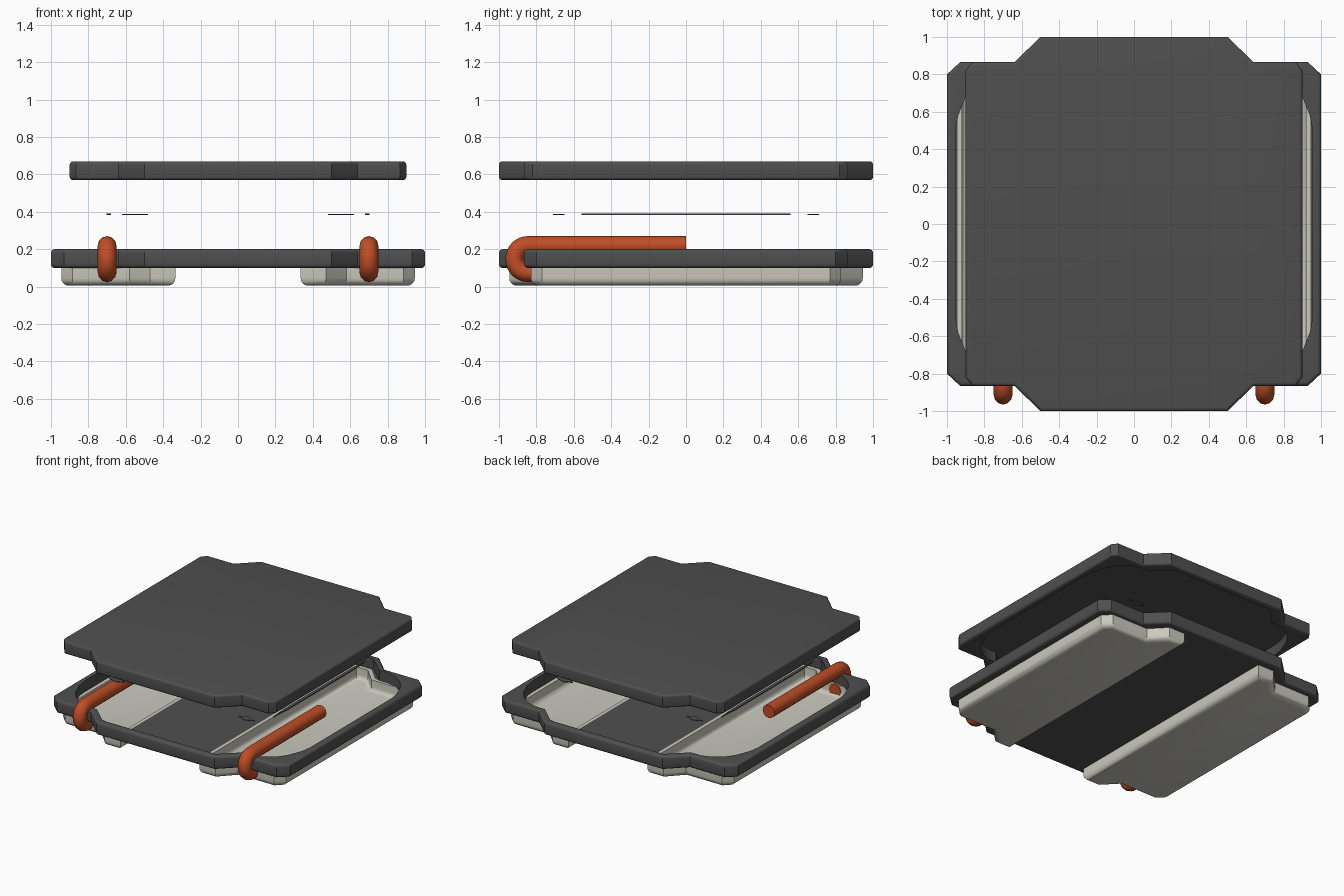
import bpy
import bmesh
from mathutils import Vector

cube = bpy.data.objects.get("Cube")
if cube:
    bpy.data.objects.remove(cube, do_unlink=True)


def material(name, color):
    m = bpy.data.materials.new(name)
    m.use_nodes = True
    m.diffuse_color = (*color, 1)
    m.node_tree.nodes["Principled BSDF"].inputs["Base Color"].default_value = (*color, 1)
    return m


DARK = material("charcoal", (0.078, 0.078, 0.078))
PALE = material("warm_white", (0.6, 0.59, 0.52))
RUST = material("burnt_orange", (0.52, 0.075, 0.02))


def four_way(q):
    """Mirror one quarter of an outline, listed from +x towards +y."""
    half = q + [(-x, y) for x, y in reversed(q)]
    return half + [(-x, -y) for x, y in half]


def smooth(obj):
    bpy.ops.object.select_all(action="DESELECT")
    obj.select_set(True)
    bpy.context.view_layer.objects.active = obj
    bpy.ops.object.shade_smooth_by_angle(angle=0.6)


def prism(name, pts, z0, z1, mat=None, bevel=0, bevel_top=True, bevel_bottom=True):
    bm = bmesh.new()
    base = bm.faces.new([bm.verts.new((x, y, z0)) for x, y in pts])
    out = bmesh.ops.extrude_face_region(bm, geom=[base])
    top = [v for v in out["geom"] if isinstance(v, bmesh.types.BMVert)]
    bmesh.ops.translate(bm, verts=top, vec=(0, 0, z1 - z0))
    bmesh.ops.recalc_face_normals(bm, faces=bm.faces)
    if bevel:
        def chosen(e):
            a, b = (v.co.z for v in e.verts)
            if abs(a - b) > 1e-5:
                return False
            return bevel_top if a > (z0 + z1) / 2 else bevel_bottom
        bmesh.ops.bevel(bm, geom=[e for e in bm.edges if chosen(e)], offset=bevel,
                        segments=4, profile=0.5, affect="EDGES", clamp_overlap=True)
    mesh = bpy.data.meshes.new(name)
    bm.to_mesh(mesh)
    bm.free()
    obj = bpy.data.objects.new(name, mesh)
    bpy.context.collection.objects.link(obj)
    if mat:
        mesh.materials.append(mat)
    return obj


def carve(obj, cutters):
    """Subtract the cutters, bake the result and remove them."""
    for c in cutters:
        mod = obj.modifiers.new("cut", "BOOLEAN")
        mod.operation = "DIFFERENCE"
        mod.solver = "EXACT"
        mod.object = c
    dg = bpy.context.evaluated_depsgraph_get()
    mesh = bpy.data.meshes.new_from_object(obj.evaluated_get(dg))
    obj.modifiers.clear()
    obj.data = mesh
    for c in cutters:
        bpy.data.objects.remove(c, do_unlink=True)
    smooth(obj)


# Shared outlines
tray_outline = four_way([(1, 0.8), (0.93, 0.865), (0.64, 0.865), (0.5, 1)])
lid_outline = four_way([(0.9, 0.82), (0.865, 0.865), (0.64, 0.865), (0.5, 1)])
cavity = [(0.955, 0.5), (0.94, 0.58), (0.9, 0.68), (0.85, 0.75), (0.78, 0.8),
          (0.7, 0.825), (0.62, 0.825), (0.48, 0.955)]
tray_cavity = four_way(cavity)
lid_cavity = four_way([(min(x * 0.9, x - 0.02), y) for x, y in cavity])


def pad_outline(side, inset=0):
    half = [(0.945 - inset, 0.77 - inset / 2), (0.885 - inset / 2, 0.83 - inset),
            (0.58 - inset / 2, 0.83 - inset), (0.47 - inset / 2, 0.945 - inset),
            (0.335 + inset, 0.945 - inset)]
    pts = half + [(x, -y) for x, y in reversed(half)]
    return [(side * x, y) for x, y in pts]


# Lower tray: open on top, with openings for the two pads
tray = prism("tray", tray_outline, 0.1, 0.2, DARK, 0.02)
carve(tray, [prism("tray_cutter", tray_cavity, 0.12, 0.3)]
      + [prism("opening_cutter", pad_outline(s), 0.05, 0.121) for s in (1, -1)])

# Upper lid: hollow underneath
lid = prism("lid", lid_outline, 0.57, 0.67, DARK, 0.018)
carve(lid, [prism("lid_cutter", lid_cavity, 0.5, 0.65)])


def hook(name, x):
    """Bent rod: long bar above, rounded turn, short return below."""
    path = [(0, 0.22), (-0.845, 0.22), (-0.915, 0.15), (-0.915, 0.145), (-0.845, 0.075),
            (-0.8, 0.075)]
    cu = bpy.data.curves.new(name, "CURVE")
    cu.dimensions = "3D"
    cu.bevel_depth = 0.05
    cu.bevel_resolution = 4
    cu.resolution_u = 8
    cu.use_fill_caps = True
    sp = cu.splines.new("BEZIER")
    sp.bezier_points.add(len(path) - 1)
    co = [Vector((x, y, z)) for y, z in path]
    k = 0.039
    bends = {1: (0, -k, 0), 2: (0, 0, -k), 3: (0, 0, -k), 4: (0, k, 0)}
    for i, p in enumerate(sp.bezier_points):
        p.handle_left_type = p.handle_right_type = "FREE"
        p.co = co[i]
        d = Vector(bends.get(i, (0, 0, 0)))
        p.handle_left = co[i] - (d if i in (2, 4) else Vector())
        p.handle_right = co[i] + (d if i in (1, 3) else Vector())
    temp = bpy.data.objects.new(name + "_path", cu)
    bpy.context.collection.objects.link(temp)
    bpy.context.view_layer.update()
    dg = bpy.context.evaluated_depsgraph_get()
    mesh = bpy.data.meshes.new_from_object(temp.evaluated_get(dg))
    bpy.data.objects.remove(temp, do_unlink=True)
    mesh.materials.clear()
    mesh.materials.append(RUST)
    obj = bpy.data.objects.new(name, mesh)
    bpy.context.collection.objects.link(obj)
    smooth(obj)


for side, label in ((1, "left"), (-1, "right")):
    # Hollow pad below the tray
    pad = prism(label + "_pad", pad_outline(side), 0.005, 0.12, PALE, 0.04, bevel_top=False)
    carve(pad, [prism("pad_cutter", pad_outline(side, 0.025), 0.035, 0.3, None, 0.03,
                      bevel_top=False)])
    hook(label + "_hook", side * 0.7)
    # Thin slivers floating between tray and lid
    x = side * 0.69
    prism(label + "_strip", [(x, -0.56), (x + 0.012, -0.4), (x + 0.012, 0.4), (x, 0.56),
                             (x - 0.012, 0.4), (x - 0.012, -0.4)], 0.384, 0.392, DARK)
    for end, place in ((-1, "front"), (1, "back")):
        x, y = side * 0.55, end * 0.68
        prism(f"{label}_{place}_sliver", [(x - 0.07, y), (x, y - 0.03), (x + 0.07, y),
                                          (x, y + 0.03)], 0.382, 0.388, DARK)
